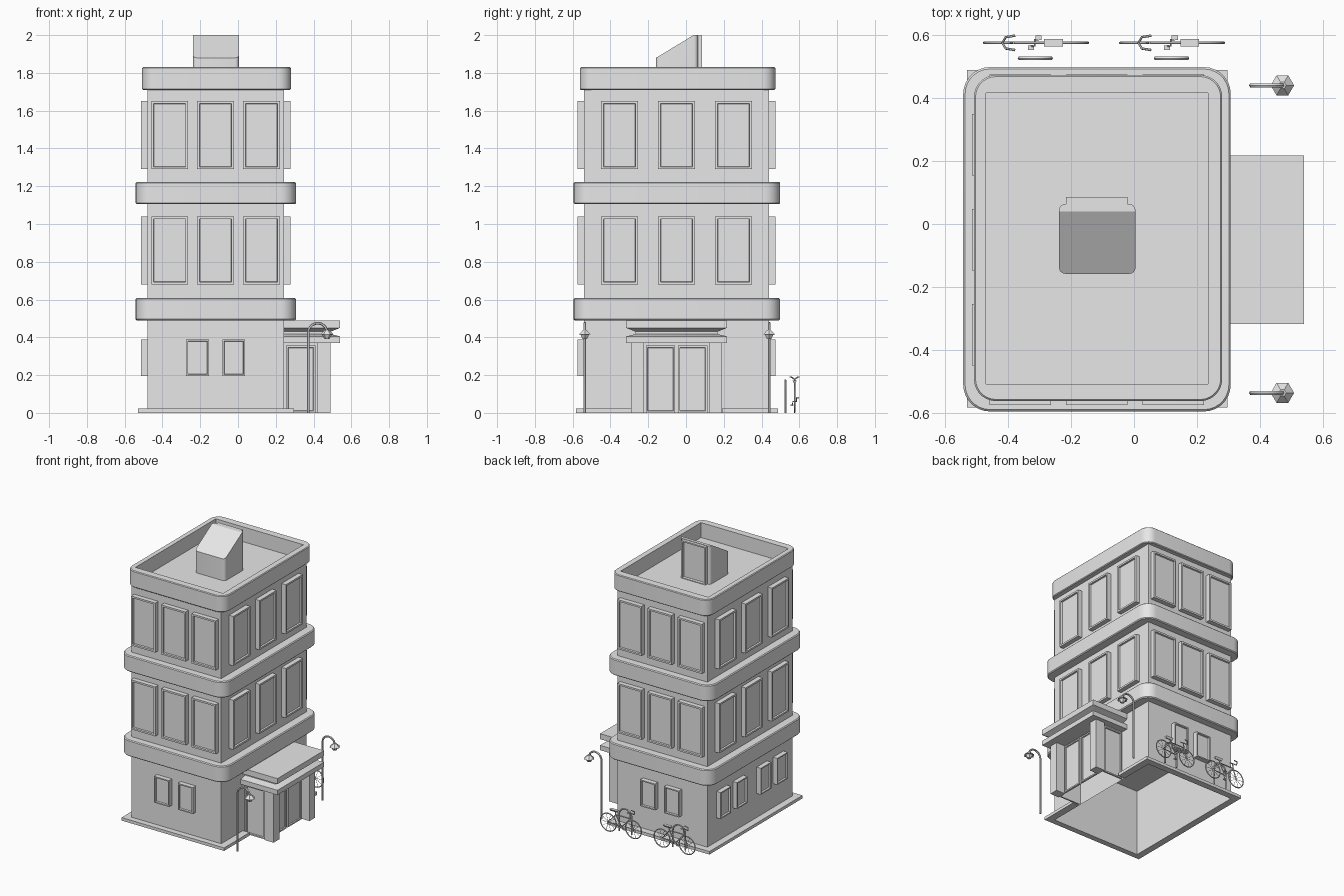
import bpy, bmesh
from math import pi, radians, sin, cos
from mathutils import Matrix, Vector

if "Cube" in bpy.data.objects:
    bpy.data.objects.remove(bpy.data.objects["Cube"], do_unlink=True)

# One plain stone material
stone = bpy.data.materials.new("pale_grey")
stone.use_nodes = True
GREY = (0.8, 0.8, 0.8, 1)
stone.diffuse_color = GREY
for node in stone.node_tree.nodes:
    if node.type == 'BSDF_PRINCIPLED':
        node.inputs["Base Color"].default_value = GREY


def finish(bm, name):
    bmesh.ops.recalc_face_normals(bm, faces=bm.faces)
    me = bpy.data.meshes.new(name)
    bm.to_mesh(me)
    bm.free()
    me.materials.append(stone)
    ob = bpy.data.objects.new(name, me)
    bpy.context.collection.objects.link(ob)
    return ob


def loft(name, rings, radius=0, edge=0, open_bottom=False):
    """Stack rectangles (x0, x1, y0, y1, z) into one solid, with optional round corners."""
    bm = bmesh.new()
    loops = [[bm.verts.new(p) for p in ((a, c, z), (b, c, z), (b, d, z), (a, d, z))]
             for a, b, c, d, z in rings]
    for lo, hi in zip(loops, loops[1:]):
        for i in range(4):
            j = (i + 1) % 4
            bm.faces.new((lo[i], lo[j], hi[j], hi[i]))
    bm.faces.new(loops[-1])
    if not open_bottom:
        bm.faces.new(loops[0][::-1])
    if radius:
        up = [e for e in bm.edges if abs(e.verts[0].co.z - e.verts[1].co.z) > 0.01]
        bmesh.ops.bevel(bm, geom=up, offset=radius, segments=7, profile=0.5, affect='EDGES')
    if edge:
        rim = [e for e in bm.edges if abs(e.verts[0].co.z - e.verts[1].co.z) < 1e-5]
        bmesh.ops.bevel(bm, geom=rim, offset=edge, segments=1, affect='EDGES')
    return finish(bm, name)


def box(name, x0, x1, y0, y1, z0, z1, **kw):
    return loft(name, [(x0, x1, y0, y1, z0), (x0, x1, y0, y1, z1)], **kw)


def panel(name, centre, turn, w, h, depth, rim, sink):
    """Framed panel standing on a wall; turn 0 faces the front."""
    bm = bmesh.new()
    bmesh.ops.create_cube(bm, size=1, matrix=Matrix.Translation((0, -depth / 2, 0))
                          @ Matrix.Diagonal((w, depth, h, 1)))
    face = min(bm.faces, key=lambda f: f.calc_center_median().y)
    bmesh.ops.inset_region(bm, faces=[face], thickness=rim)
    bmesh.ops.inset_region(bm, faces=[face], thickness=0.003, depth=-sink)
    bm.transform(Matrix.Translation(centre) @ Matrix.Rotation(turn, 4, 'Z'))
    return finish(bm, name)


def tube(name, points, r, smooth=False, closed=False):
    cu = bpy.data.curves.new(name, 'CURVE')
    cu.dimensions = '3D'
    cu.bevel_depth, cu.bevel_resolution = r, 1
    cu.use_fill_caps = True
    sp = cu.splines.new('POLY')
    sp.points.add(len(points) - 1)
    for p, co in zip(sp.points, points):
        p.co = (*co, 1)
    sp.use_cyclic_u = closed
    cu.materials.append(stone)
    ob = bpy.data.objects.new(name, cu)
    bpy.context.collection.objects.link(ob)
    return ob


def arc(cx, cz, r, a0, a1, n, y):
    return [(cx + r * cos(a0 + (a1 - a0) * i / n), y, cz + r * sin(a0 + (a1 - a0) * i / n))
            for i in range(n + 1)]


# Main walls, hollow ground floor
X0, X1, Y0, Y1 = -0.48, 0.243, -0.54, 0.44
CX, CY = (X0 + X1) / 2, (Y0 + Y1) / 2
box("ground_floor_walls", X0, X1, Y0, Y1, 0, 0.49, open_bottom=True)
box("upper_floor_walls", X0, X1, Y0, Y1, 0.6, 1.72)

# Rounded floor bands
for name, z in (("lower_band", 0.49), ("middle_band", 1.105)):
    box(name, -0.542, 0.307, -0.595, 0.498, z, z + 0.118, radius=0.085, edge=0.006)

# Roof parapet with sunken deck
parapet = box("roof_parapet", -0.508, 0.28, -0.562, 0.473, 1.71, 1.83, radius=0.07, edge=0.005)
cutter = box("roof_cutter", -0.47, 0.235, -0.508, 0.416, 1.722, 1.95)
cutter.hide_render = True
cut = parapet.modifiers.new("deck", 'BOOLEAN')
cut.operation, cut.object, cut.solver = 'DIFFERENCE', cutter, 'EXACT'
bpy.context.view_layer.objects.active = parapet
bpy.ops.object.modifier_apply(modifier=cut.name)
bpy.data.objects.remove(cutter, do_unlink=True)

# Plinth strips around the base, with a gap for the porch
PX0, PX1, PY0, PY1, PZ = -0.53, 0.296, -0.582, 0.488, 0.022
box("front_plinth", PX0, PX1, PY0, Y0, 0, PZ)
box("back_plinth", PX0, PX1, Y1, PY1, 0, PZ)
box("left_plinth", PX0, X0, Y0, Y1, 0, PZ)
box("porch_side_plinth_front", X1, PX1, Y0, -0.29, 0, PZ)
box("porch_side_plinth_back", X1, PX1, 0.19, Y1, 0, PZ)

# Windows
sides = {"front": (0, Y0), "right": (pi / 2, X1), "back": (pi, Y1), "left": (-pi / 2, X0)}
for side, (turn, wall) in sides.items():
    across = side in ("front", "back")
    step, mid = (0.243, CX) if across else (0.302, CY)

    def place(t, z):
        return (t, wall, z) if across else (wall, t, z)

    for z in (0.86, 1.47):
        for i in (-1, 0, 1):
            panel(side + "_window", place(mid + i * step, z), turn, 0.195, 0.36, 0.034, 0.018, 0.012)
    small = [-0.214, -0.022] if across else [CY + o for o in (-0.325, -0.137, 0.137, 0.325)]
    if side != "right":
        for t in small:
            panel(side + "_small_window", place(t, 0.292), turn, 0.12, 0.192, 0.034, 0.012, 0.012)

# Entrance porch: body, doors, pillars and stepped roof
box("porch_body", X1, 0.417, -0.27, 0.165, 0, 0.375, open_bottom=True)
for y in (-0.135, 0.035):
    panel("porch_door", (0.417, y, 0.178), pi / 2, 0.155, 0.355, 0.014, 0.014, 0.008)
for y, turn in ((-0.27, 0), (0.165, pi)):
    panel("porch_side_panel", (0.332, y, 0.178), turn, 0.155, 0.355, 0.012, 0.014, 0.008)
for y in (-0.29, 0.122):
    box("porch_pillar", 0.417, 0.49, y, y + 0.065, 0, 0.375)
tiers = [(0, 0.37), (0, 0.405), (0.05, 0.417), (0.05, 0.43), (0, 0.45), (0, 0.49)]
loft("porch_roof", [(X1, 0.54 - s, -0.317 + s, 0.217 - s, z) for s, z in tiers])

# Roof access hut with sloping top
bm = bmesh.new()
outline = [(-0.158, 1.715), (0.063, 1.715), (0.063, 2), (0.04, 2), (-0.158, 1.88)]
base = bm.faces.new([bm.verts.new((-0.238, y, z)) for y, z in outline])
out = bmesh.ops.extrude_face_region(bm, geom=[base])
bmesh.ops.translate(bm, vec=(0.243, 0, 0),
                    verts=[v for v in out["geom"] if isinstance(v, bmesh.types.BMVert)])
corners = [e for e in bm.edges if abs((e.verts[0].co - e.verts[1].co).normalized().z) > 0.99]
bmesh.ops.bevel(bm, geom=corners, offset=0.02, segments=4, profile=0.5, affect='EDGES')
finish(bm, "roof_hut")
panel("roof_hut_door", (-0.118, 0.063, 1.857), pi, 0.196, 0.28, 0.022, 0.014, 0.018)

# Street lamps
for y in (0.44, -0.536):
    path = [(0.372, y, 0)] + arc(0.422, 0.425, 0.05, pi, 0, 10, y)
    tube("lamp_post", path, 0.007)
    for name, r0, r1, z0, z1 in (("lamp_shade", 0.037, 0.012, 0.414, 0.438),
                                 ("lamp_bulb", 0.014, 0.026, 0.392, 0.414)):
        bm = bmesh.new()
        bmesh.ops.create_cone(bm, cap_ends=True, segments=6, radius1=r0, radius2=r1, depth=z1 - z0,
                              matrix=Matrix.Translation((0.471, y, (z0 + z1) / 2))
                              @ Matrix.Rotation(pi / 2, 4, 'Z'))
        finish(bm, name)


# Bicycles, facing -x, each beside a hoop rack
def bicycle(x, y):
    r = 0.064
    front, rear, crank = x + 0.068, x + 0.27, x + 0.165
    for hub in (front, rear):
        tube("bicycle_tyre", arc(hub, r + 0.004, r, 0, 2 * pi * 23 / 24, 23, y), 0.004, closed=True)
        for k in range(5):
            a = k * pi / 5
            d = Vector((cos(a), 0, sin(a))) * r
            c = Vector((hub, y, r + 0.004))
            tube("bicycle_spoke", [c - d, c + d], 0.0012)
    head, seat = (front + 0.024, y, 0.14), (rear - 0.06, y, 0.14)
    bottom, axle = (crank, y, 0.06), (rear, y, 0.068)
    for path in ([(front, y, 0.068), head, (front + 0.03, y, 0.175)], [head, bottom, axle, seat, head],
                 [bottom, seat, (rear - 0.054, y, 0.165)]):
        tube("bicycle_frame", path, 0.004)
    bars = [(front + 0.035, y + s * 0.023, 0.19) for s in (-1, 1)]
    tube("bicycle_handlebar", [bars[0], (front + 0.005, y - 0.018, 0.19), (front - 0.006, y, 0.178),
                               (front + 0.005, y + 0.018, 0.19), bars[1]], 0.004)
    loft("bicycle_saddle", [(rear - 0.075, rear - 0.02, y - 0.004, y + 0.004, 0.158),
                            (rear - 0.075, rear - 0.015, y - 0.012, y + 0.012, 0.172)])
    tube("bicycle_crank", [(crank - 0.012, y - 0.01, 0.04), (crank, y - 0.01, 0.06),
                           (crank, y + 0.01, 0.06), (crank + 0.012, y + 0.01, 0.08)], 0.003)
    for s in (-1, 1):
        px, py, pz = crank + s * 0.012, y + s * 0.016, 0.06 + s * 0.02
        box("bicycle_pedal", px - 0.01, px + 0.01, py - 0.007, py + 0.007, pz - 0.004, pz + 0.004)


for x in (-0.48, -0.048):
    bicycle(x, 0.575)
    mid = x + 0.167
    tube("rack_hoop", [(mid - 0.05, 0.526, 0)] + arc(mid, 0.122, 0.05, pi, 0, 10, 0.526)
         + [(mid + 0.05, 0.526, 0)], 0.006)

# Turn curves into meshes and smooth the rounded parts
bpy.ops.object.select_all(action='DESELECT')
for ob in bpy.context.collection.objects:
    if ob.type == 'CURVE':
        ob.select_set(True)
        bpy.context.view_layer.objects.active = ob
bpy.ops.object.convert(target='MESH')
for ob in bpy.context.collection.objects:
    if ob.type == 'MESH':
        ob.select_set(True)
        bpy.context.view_layer.objects.active = ob
bpy.ops.object.shade_smooth_by_angle(angle=radians(30))
